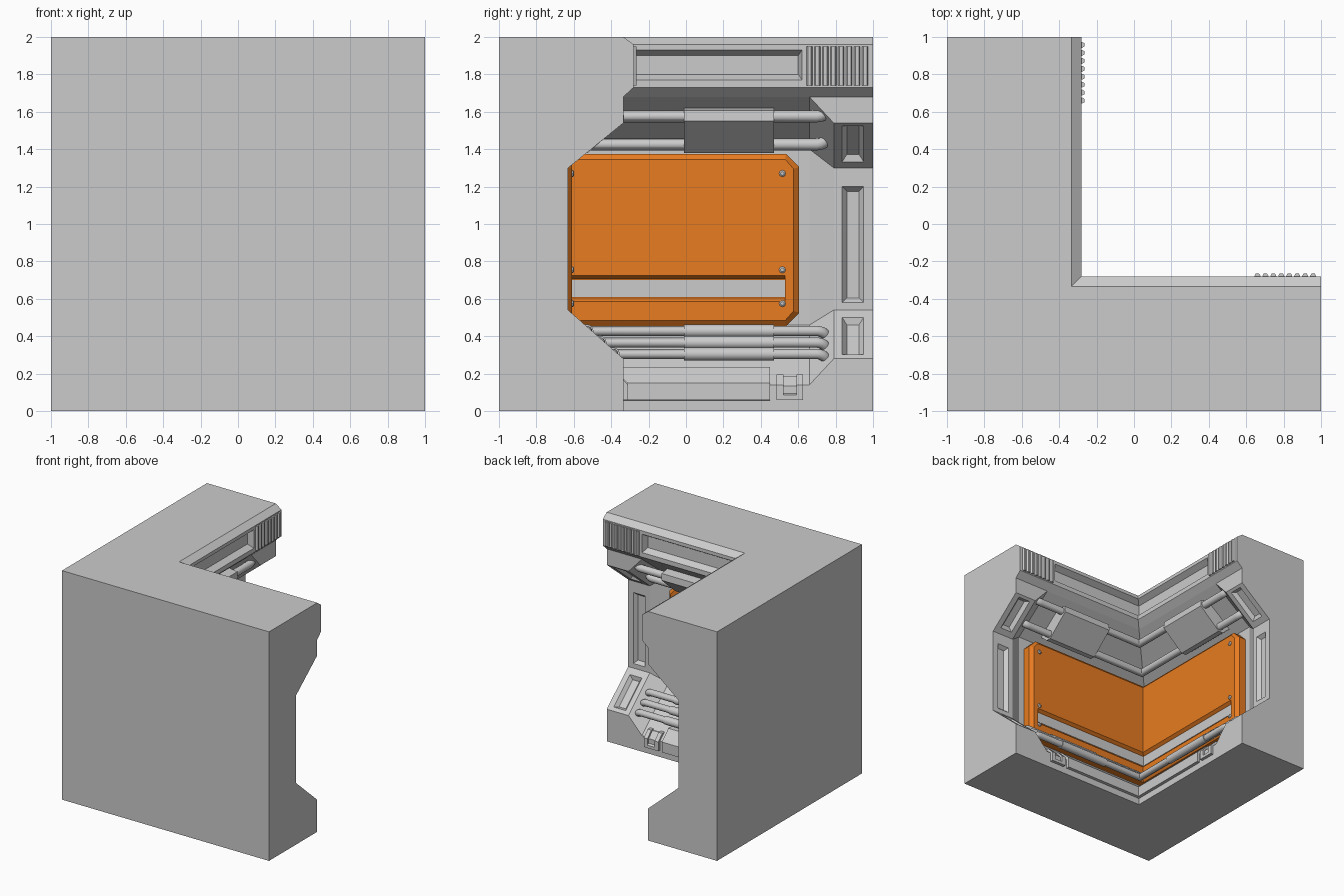
import bpy, bmesh
from math import sin, cos, pi

if "Cube" in bpy.data.objects:
    bpy.data.objects.remove(bpy.data.objects["Cube"])

# Local wall coordinates: s = along the wall, d = depth (towards the room), z = up.
# Every part is built for both wings; s=None means "run to the corner mitre" (s = d).


def build(name, lofts, color=None, smooth=False):
    """lofts: list of (rings, cap_start, cap_end), rings hold (s, d, z) points."""
    bm = bmesh.new()
    for rings, cap0, cap1 in lofts:
        for wing in (0, 1):
            vr = [[bm.verts.new((d, s, z) if wing else (s, d, z)) for s, d, z in r] for r in rings]
            n = len(vr[0])
            for a, b in zip(vr, vr[1:]):
                for i in range(n):
                    j = (i + 1) % n
                    bm.faces.new((a[i], a[j], b[j], b[i]))
            if cap0:
                bm.faces.new(vr[0])
            if cap1:
                bm.faces.new(vr[-1])
    bmesh.ops.remove_doubles(bm, verts=bm.verts, dist=0.0002)
    bmesh.ops.recalc_face_normals(bm, faces=bm.faces)
    me = bpy.data.meshes.new(name)
    bm.to_mesh(me)
    bm.free()
    ob = bpy.data.objects.new(name, me)
    bpy.context.collection.objects.link(ob)
    if color:
        me.materials.append(color)
    if smooth:
        bpy.ops.object.select_all(action='DESELECT')
        ob.select_set(True)
        bpy.context.view_layer.objects.active = ob
        bpy.ops.object.shade_smooth_by_angle(angle=0.7)
    return ob


def ring(profile, s):
    return [(d if s is None else s, d, z) for d, z in profile]


def prism(profile, s0, s1):
    return ([ring(profile, s0), ring(profile, s1)], s0 is not None, True)


def circle(d, z, r, n=12):
    return [(d + r * cos(2 * pi * i / n), z + r * sin(2 * pi * i / n)) for i in range(n)]


orange = bpy.data.materials.new("orange_paint")
orange.diffuse_color = (0.8, 0.2, 0.015, 1)
orange.use_nodes = True
orange.node_tree.nodes["Principled BSDF"].inputs["Base Color"].default_value = orange.diffuse_color

# Wall body: recessed profile that opens out into the end rib
head = [(-.335, 1.68), (-.28, 1.73), (-.28, 1.77), (-.33, 1.80), (-.33, 1.90),
        (-.28, 1.93), (-.28, 1.96), (-.335, 2), (-1, 2), (-1, 0)]
recess = [(-.335, 0), (-.335, .14), (-.70, .46), (-.70, 1.40), (-.335, 1.68)] + head
rib = [(-.335, 0), (-.335, .28), (-.63, .54), (-.63, 1.30), (-.335, 1.54)] + head
GROOVE = range(7, 11)


def rib_ring(s, groove_s):
    return [(groove_s if i in GROOVE else s, -.28 if i in GROOVE else d, z)
            for i, (d, z) in enumerate(rib)]


inner = [((.60 if i in (8, 9) else .62) if i in GROOVE else .66, d, z)
         for i, (d, z) in enumerate(recess)]
body = build("wall_body", [([ring(recess, None), inner, rib_ring(.79, .62), rib_ring(1, 1)],
                            False, True)])

# Tapered slots cut into the three faces of the end rib


def slot(p0, p1, s0, s1, normal, depth=.03, inset=.025):
    tl = ((p1[0] - p0[0]) ** 2 + (p1[1] - p0[1]) ** 2) ** .5
    t = ((p1[0] - p0[0]) / tl, (p1[1] - p0[1]) / tl)
    rings = []
    for h, k in ((.01, -.008), (-depth, inset)):
        a = (p0[0] + t[0] * k + normal[0] * h, p0[1] + t[1] * k + normal[1] * h)
        b = (p1[0] - t[0] * k + normal[0] * h, p1[1] - t[1] * k + normal[1] * h)
        rings.append([(s0 + k, *a), (s1 - k, *a), (s1 - k, *b), (s0 + k, *b)])
    return (rings, True, True)


cutter = build("slot_cutter", [
    slot((-.63, .58), (-.63, 1.20), .835, .95, (1, 0)),
    slot((-.36, .302), (-.585, .50), .835, .95, (.66, .75)),
    slot((-.59, 1.333), (-.355, 1.524), .835, .95, (.63, -.776))])
cutter.hide_render = True
mod = body.modifiers.new("slots", 'BOOLEAN')
mod.operation = 'DIFFERENCE'
mod.solver = 'EXACT'
mod.object = cutter
bpy.context.view_layer.objects.active = body
bpy.ops.object.modifier_apply(modifier=mod.name)
bpy.data.objects.remove(cutter)

# Orange panel: grooved run plus a chamfered end piece
plate = [(-.70, .455), (-.635, .455), (-.61, .485), (-.61, .585), (-.635, .605),
         (-.635, .705), (-.61, .725), (-.61, 1.345), (-.635, 1.375), (-.70, 1.375)]
outer = [(.53, .455), (.535, .455), (.605, .525), (.605, 1.305), (.535, 1.375), (.53, 1.375)]
front = [(.53, .485), (.531, .485), (.575, .535), (.575, 1.295), (.531, 1.345), (.53, 1.345)]
end_piece = [[(s, d, z) for s, z in o] for d, o in ((-.70, outer), (-.635, outer), (-.61, front))]
build("orange_panel", [prism(plate, None, .53), (end_piece, True, True)], orange)

# Grey stripe lying in the panel groove
build("panel_stripe", [prism([(-.64, .61), (-.631, .61), (-.631, .70), (-.64, .70)], None, .53)])

# Panel bolts
bolts = []
for z0 in (.575, .755, 1.27):
    bolts.append(([[(.515 + r * cos(i * pi / 4), d, z0 + r * sin(i * pi / 4)) for i in range(8)]
                   for d, r in ((-.615, .018), (-.605, .018), (-.598, .010))], True, True))
build("panel_bolts", bolts, smooth=True)

# Pipes running along the slopes, ends bending into the wall


def pipe(d, z, r, n, bend=.05):
    rings = [ring(circle(d, z, r), None)]
    for k in range(6):
        a = k * pi / 10
        cs, off = .70 + bend * sin(a), bend * (1 - cos(a))
        pts = []
        for i in range(12):
            u, v = r * cos(pi * i / 6), r * sin(pi * i / 6)
            # u along the outward normal, v along the slope
            h = u * cos(a) - off
            pts.append((cs + u * sin(a), d + n[0] * h - n[1] * v, z + n[1] * h + n[0] * v))
        rings.append(pts)
    # start ring uses the same orientation as the bend
    rings[0] = [(p[1], p[1], p[2]) for p in rings[1]]
    return (rings, False, True)


low = [(-.39, .305), (-.46, .366), (-.53, .428)]
high = [(-.375, 1.575), (-.535, 1.425)]
build("lower_pipes", [pipe(d, z, .028, (.66, .75)) for d, z in low], smooth=True)
build("upper_pipes", [pipe(d, z, .032, (.65, -.76)) for d, z in high], smooth=True)
build("lower_pipe_sleeves", [prism(circle(d, z, .035, 16), -.01, .47) for d, z in low], smooth=True)

# Clamp block over the upper pipes
build("upper_pipe_clamp", [prism([(-.335, 1.607), (-.33, 1.55), (-.525, 1.38), (-.57, 1.38),
                                  (-.64, 1.44), (-.42, 1.62)], -.01, .47)])

# Skirting box along the floor
build("skirting_box", [prism([(-.36, .055), (-.31, .06), (-.31, .15), (-.40, .235), (-.46, .235),
                              (-.46, .055)], None, .45)])

# Small socket box: two cheeks, a base and a sunken middle
cheek = [(-.40, .055), (-.31, .06), (-.31, .14), (-.365, .195), (-.40, .195)]
core = [(-.40, .09), (-.328, .09), (-.328, .135), (-.38, .187), (-.40, .187)]
base = [(-.40, .055), (-.31, .06), (-.31, .085), (-.328, .095), (-.40, .095)]
build("socket_box", [prism(cheek, .485, .52), prism(cheek, .59, .625),
                     prism(core, .515, .595), prism(base, .515, .595)])

# Vent ribs at the outer end of the head
vents = []
for i in range(8):
    c = .66 + i * .0425
    vents.append(([[(c + x, d, z) for x, d in ((-.016, -.29), (-.016, -.278), (-.009, -.265),
                                               (.009, -.265), (.016, -.278), (.016, -.29))]
                   for z in (1.74, 1.95)], True, True))
build("vent_ribs", vents)
